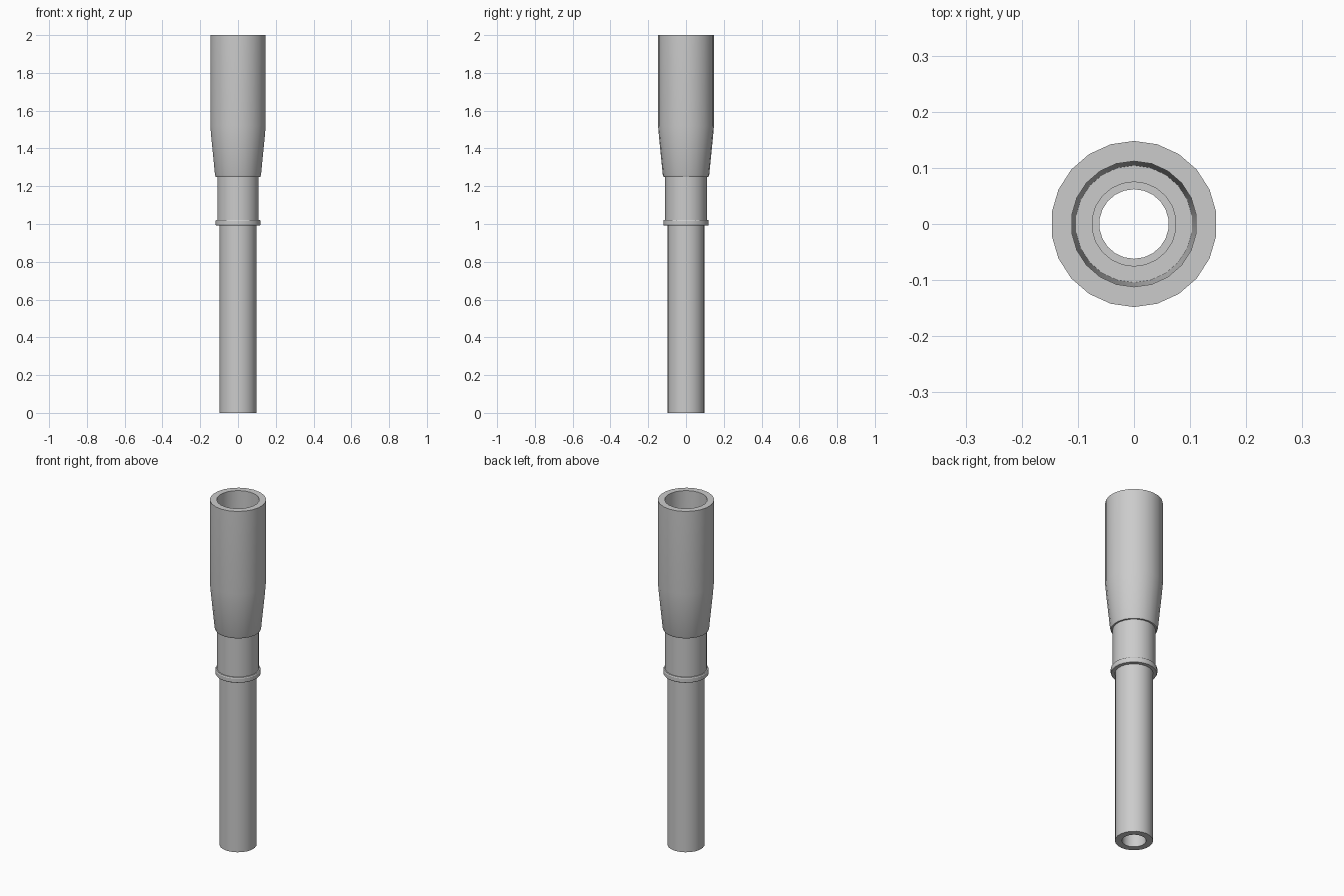
import bpy, bmesh, math

SIDES = 22

default = bpy.data.objects.get("Cube")
if default:
    bpy.data.objects.remove(default, do_unlink=True)

grey = bpy.data.materials.new("plain_grey")
grey.use_nodes = True
grey.diffuse_color = (0.6, 0.6, 0.6, 1)
grey.node_tree.nodes["Principled BSDF"].inputs["Base Color"].default_value = (0.6, 0.6, 0.6, 1)


def lathe(name, profile):
    """Spin a closed (radius, height) outline around z into a hollow part."""
    bm = bmesh.new()
    rings = []
    for i in range(SIDES):
        a = 2 * math.pi * (i + 0.5) / SIDES
        rings.append([bm.verts.new((r * math.cos(a), r * math.sin(a), z)) for r, z in profile])
    n = len(profile)
    for i in range(SIDES):
        p, q = rings[i], rings[(i + 1) % SIDES]
        for j in range(n):
            k = (j + 1) % n
            bm.faces.new((p[j], q[j], q[k], p[k]))
    bmesh.ops.recalc_face_normals(bm, faces=bm.faces)
    mesh = bpy.data.meshes.new(name)
    bm.to_mesh(mesh)
    bm.free()
    mesh.materials.append(grey)
    obj = bpy.data.objects.new(name, mesh)
    bpy.context.collection.objects.link(obj)
    bpy.ops.object.select_all(action='DESELECT')
    obj.select_set(True)
    bpy.context.view_layer.objects.active = obj
    bpy.ops.object.shade_smooth_by_angle(angle=math.radians(30))


# Wide upper sleeve, tapering to its rounded lower lip
lathe("upper_sleeve", [(0.112, 2), (0.148, 2), (0.148, 1.52), (0.143, 1.46), (0.123, 1.26),
                       (0.119, 1.25), (0.104, 1.25), (0.112, 1.5)])

# Neck between sleeve and collar
lathe("neck", [(0.075, 1.26), (0.11, 1.26), (0.11, 1.0), (0.075, 1.0)])

# Thin collar with softened rims
lathe("collar", [(0.09, 1.022), (0.117, 1.022), (0.12, 1.017), (0.12, 0.997),
                 (0.117, 0.992), (0.09, 0.992)])

# Long lower tube, open at the bottom
lathe("lower_tube", [(0.062, 1.01), (0.098, 1.01), (0.098, 0), (0.062, 0)])
